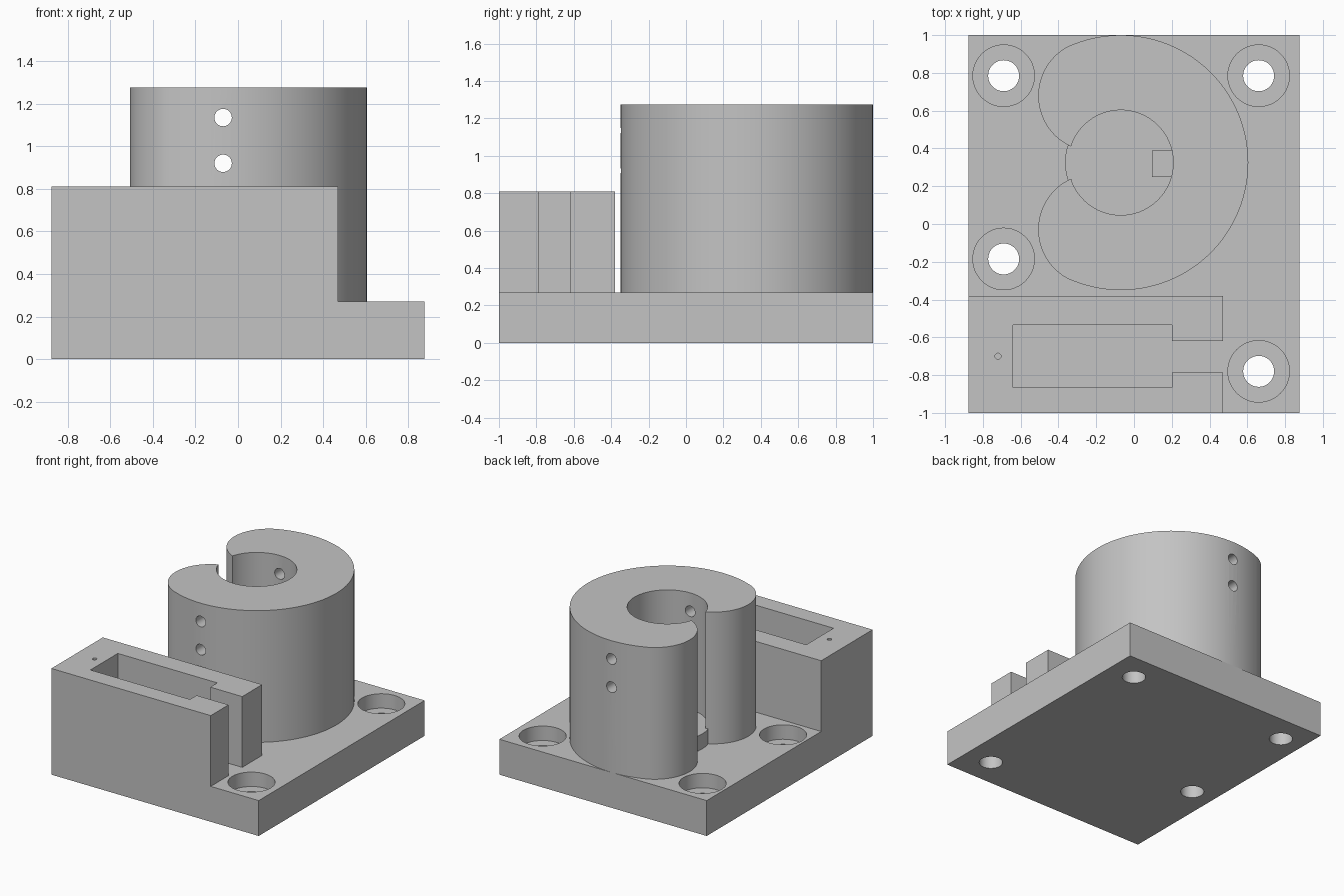
import bpy, bmesh, math
from mathutils import Matrix

cube = bpy.data.objects.get("Cube")
if cube:
    bpy.data.objects.remove(cube, do_unlink=True)

grey = bpy.data.materials.new("plain_grey")
grey.use_nodes = True
colour = (0.55, 0.55, 0.55, 1)
grey.diffuse_color = colour
grey.node_tree.nodes["Principled BSDF"].inputs["Base Color"].default_value = colour

BASE_TOP, BLOCK_TOP, COLLAR_TOP, FLOOR = 0.27, 0.81, 1.275, 0.385
CX, CY = -0.07, 0.325          # collar centre


def arc(cx, cy, r, start, end, steps):
    """Points along a circular arc, angles in degrees."""
    angles = [math.radians(start + (end - start) * i / steps) for i in range(steps + 1)]
    return [(cx + r * math.cos(a), cy + r * math.sin(a)) for a in angles]


def rect(x0, x1, y0, y1):
    return [(x0, y0), (x1, y0), (x1, y1), (x0, y1)]


def prism(name, outline, z0, z1):
    """Extrude a flat outline between two heights."""
    bm = bmesh.new()
    face = bm.faces.new([bm.verts.new((x, y, z0)) for x, y in outline])
    top = bmesh.ops.extrude_face_region(bm, geom=[face])["geom"]
    bmesh.ops.translate(bm, vec=(0, 0, z1 - z0),
                        verts=[v for v in top if isinstance(v, bmesh.types.BMVert)])
    bmesh.ops.recalc_face_normals(bm, faces=bm.faces)
    mesh = bpy.data.meshes.new(name)
    bm.to_mesh(mesh)
    bm.free()
    mesh.materials.append(grey)
    obj = bpy.data.objects.new(name, mesh)
    bpy.context.collection.objects.link(obj)
    return obj


def disc(name, x, y, r, z0, z1, steps=48):
    return prism(name, arc(x, y, r, 0, 360, steps)[:-1], z0, z1)


def activate(obj):
    bpy.ops.object.select_all(action='DESELECT')
    obj.select_set(True)
    bpy.context.view_layer.objects.active = obj


def cut(obj, cutter):
    """Subtract the cutter, then remove it."""
    cutter.hide_render = True
    activate(obj)
    mod = obj.modifiers.new("cut", 'BOOLEAN')
    mod.operation, mod.solver, mod.object = 'DIFFERENCE', 'EXACT', cutter
    bpy.ops.object.modifier_apply(modifier=mod.name)
    bpy.data.objects.remove(cutter, do_unlink=True)


# Base plate with four counterbored screw holes
base = prism("base_plate", rect(-0.875, 0.875, -1, 1), 0, BASE_TOP)
for x, y in [(-0.69, 0.785), (0.66, 0.785), (-0.69, -0.185), (0.66, -0.78)]:
    cut(base, disc("counterbore", x, y, 0.163, BASE_TOP - 0.11, 1))
    cut(base, disc("screw_hole", x, y, 0.082, -0.1, 1))

# Rectangular block with an open-ended pocket and a small pilot hole
block = prism("side_block", [
    (-0.875, -1), (0.47, -1), (0.47, -0.785), (0.2, -0.785), (0.2, -0.865),
    (-0.64, -0.865), (-0.64, -0.535), (0.2, -0.535), (0.2, -0.62),
    (0.47, -0.62), (0.47, -0.38), (-0.875, -0.38)], BASE_TOP, BLOCK_TOP)
cut(block, disc("pilot_hole", -0.72, -0.7, 0.016, 0.4, 1, 16))

# C-shaped collar: large outer arc blending into two rounded lips
upper_lip = arc(-0.212, 0.679, 0.295, 111.9, 245.8, 32)
lower_lip = [(x, 2 * CY - y) for x, y in reversed(upper_lip)]
outer = arc(CX, CY, 0.675, -111.9, 111.9, 72)
bore = arc(CX, CY, 0.278, 162.2, -162.2, 56)
collar = prism("split_collar", outer + upper_lip[1:] + bore[1:-1] + lower_lip[:-1],
               BASE_TOP, COLLAR_TOP)

# Two cross pin holes through the collar
for z in (0.92, 1.135):
    pin = disc("pin_hole", 0, 0, 0.041, -1.5, 1.5, 32)
    pin.data.transform(Matrix.Translation((CX, 0, z)) @ Matrix.Rotation(math.pi / 2, 4, 'X'))
    cut(collar, pin)

# Raised floor inside the bore and its locating key
floor = disc("bore_floor", CX, CY, 0.295, BASE_TOP, FLOOR)
prism("locating_key", rect(0.095, 0.22, 0.25, 0.39), FLOOR - 0.02, FLOOR + 0.14)

for obj in (base, block, collar, floor):
    activate(obj)
    bpy.ops.object.shade_smooth_by_angle(angle=math.radians(30))
